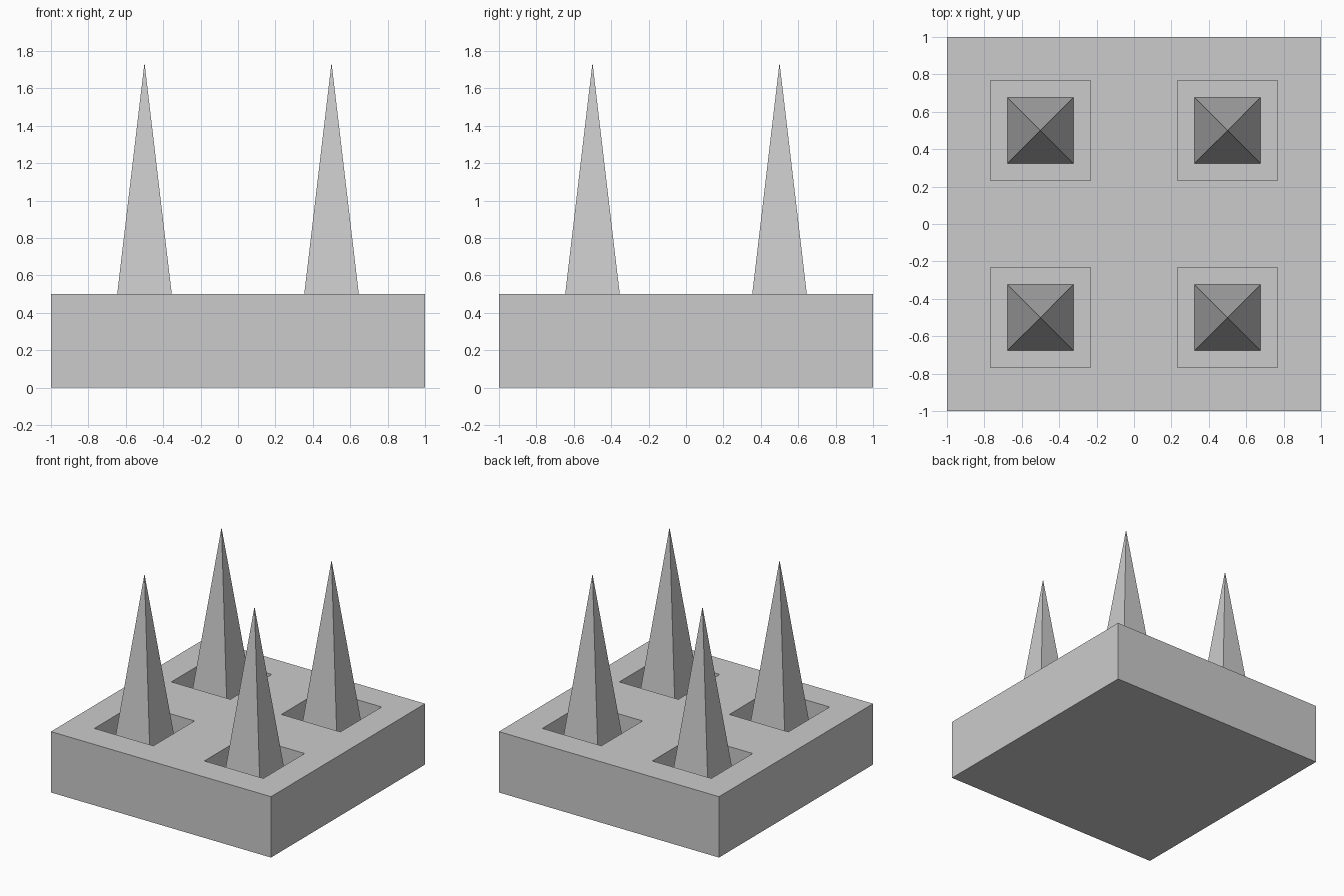
import bpy, bmesh
from math import pi

if "Cube" in bpy.data.objects:
    bpy.data.objects.remove(bpy.data.objects["Cube"])

TOP, FLOOR, TIP = 0.5, 0.238, 1.738
INSET = 0.232

# Base slab: four quadrants, each with a square pit sunk into it
bm = bmesh.new()
bmesh.ops.create_grid(bm, x_segments=2, y_segments=2, size=1)
bmesh.ops.translate(bm, verts=bm.verts, vec=(0, 0, TOP))
quads = bm.faces[:]
rim = [e for e in bm.edges if e.is_boundary]

# Outer walls and underside
walls = bmesh.ops.extrude_edge_only(bm, edges=rim)["geom"]
bmesh.ops.translate(bm, verts=[g for g in walls if isinstance(g, bmesh.types.BMVert)],
                    vec=(0, 0, -TOP))
bmesh.ops.contextual_create(bm, geom=[e for e in bm.edges if e.is_boundary])

# Pits
bmesh.ops.inset_individual(bm, faces=quads, thickness=INSET, use_even_offset=True)
for quad in quads:
    pit = bmesh.ops.extrude_face_region(bm, geom=[quad])["geom"]
    bmesh.ops.translate(bm, verts=[g for g in pit if isinstance(g, bmesh.types.BMVert)],
                        vec=(0, 0, FLOOR - TOP))
    bmesh.ops.delete(bm, geom=[quad], context='FACES_ONLY') if quad.is_valid else None
bmesh.ops.recalc_face_normals(bm, faces=bm.faces)
mesh = bpy.data.meshes.new("base_slab")
bm.to_mesh(mesh)
bm.free()
bpy.context.collection.objects.link(bpy.data.objects.new("base_slab", mesh))

# Four-sided spikes standing on the pit floors
for x in (-0.5, 0.5):
    for y in (-0.5, 0.5):
        bpy.ops.mesh.primitive_cone_add(vertices=4, radius1=0.25, radius2=0,
                                        depth=TIP - FLOOR,
                                        location=(x, y, (TIP + FLOOR) / 2),
                                        rotation=(0, 0, pi / 4))
        bpy.context.object.name = "spike"
